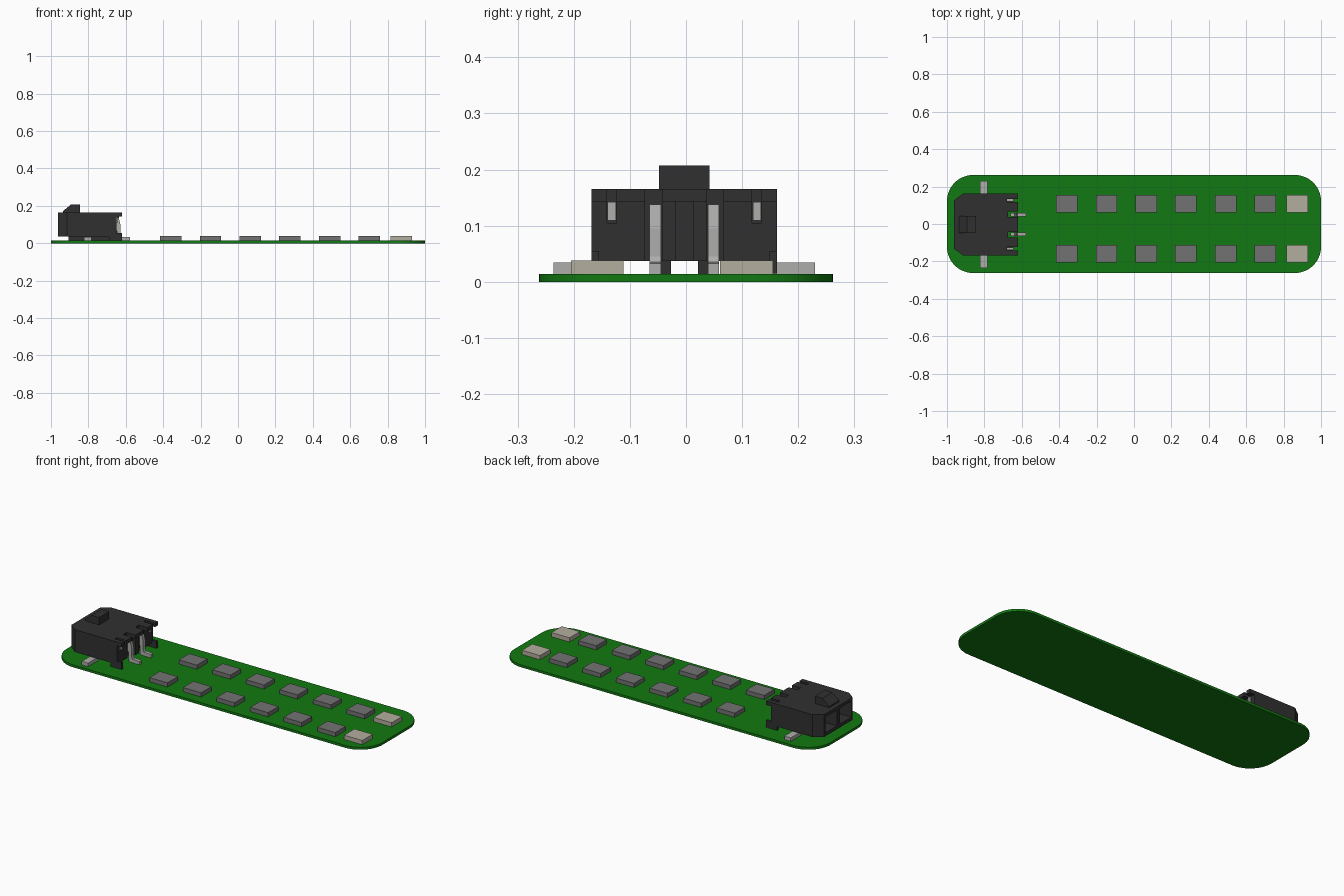
import bpy, bmesh, math

if "Cube" in bpy.data.objects:
    bpy.data.objects.remove(bpy.data.objects["Cube"])


def material(name, rgb):
    m = bpy.data.materials.new(name)
    m.diffuse_color = (*rgb, 1)
    m.use_nodes = True
    m.node_tree.nodes["Principled BSDF"].inputs["Base Color"].default_value = m.diffuse_color
    return m


GREEN = material("board_green", (0.006, 0.19, 0.006))
BLACK = material("housing_black", (0.03, 0.03, 0.03))
GREY = material("chip_grey", (0.17, 0.17, 0.17))
BEIGE = material("pale_beige", (0.45, 0.42, 0.34))
METAL = material("tin_metal", (0.42, 0.42, 0.41))
CY = -0.003  # centre line of the connector


def prism(name, pts, lo, hi, mat, axis="z"):
    """Extrude an outline: (x, y) along z, or (x, z) along y."""
    place = (lambda p, h: (p[0], p[1], h)) if axis == "z" else (lambda p, h: (p[0], h, p[1]))
    bm = bmesh.new()
    a = [bm.verts.new(place(p, lo)) for p in pts]
    b = [bm.verts.new(place(p, hi)) for p in pts]
    bm.faces.new(a)
    bm.faces.new(b)
    for i in range(len(pts)):
        j = (i + 1) % len(pts)
        bm.faces.new((a[i], a[j], b[j], b[i]))
    bmesh.ops.recalc_face_normals(bm, faces=bm.faces)
    me = bpy.data.meshes.new(name)
    bm.to_mesh(me)
    bm.free()
    me.materials.append(mat)
    ob = bpy.data.objects.new(name, me)
    bpy.context.collection.objects.link(ob)
    return ob


def box(name, x0, x1, y0, y1, z0, z1, mat):
    return prism(name, [(x0, y0), (x1, y0), (x1, y1), (x0, y1)], z0, z1, mat)


def mirrored_box(name, x0, x1, y0, y1, z0, z1, mat):
    """A box on each side of the connector centre line."""
    return [box(name, x0, x1, CY + min(s * y0, s * y1), CY + max(s * y0, s * y1), z0, z1, mat)
            for s in (1, -1)]


# Rounded circuit board
R, HY = 0.14, 0.262
outline = []
for cx, cy, start in ((1 - R, HY - R, 0), (R - 1, HY - R, 90), (R - 1, R - HY, 180), (1 - R, R - HY, 270)):
    for k in range(13):
        t = math.radians(start + k * 7.5)
        outline.append((cx + R * math.cos(t), cy + R * math.sin(t)))
board = prism("circuit_board", outline, 0, 0.014, GREEN)
board.select_set(True)
bpy.context.view_layer.objects.active = board
bpy.ops.object.shade_smooth_by_angle(angle=math.radians(30))

# Two rows of flat chips, ending in a pale one
for y in (0.108, -0.158):
    for i in range(6):
        x = -0.36 + i * 0.2125
        box("chip", x - 0.057, x + 0.057, y - 0.047, y + 0.047, 0.014, 0.038, GREY)
    box("pale_chip", 0.815, 0.93, y - 0.047, y + 0.047, 0.014, 0.038, BEIGE)

# Connector housing with chamfered mouth corners
W = 0.165
body = prism("connector_housing",
             [(-0.65, CY - W), (-0.65, CY + W), (-0.915, CY + W), (-0.963, CY + W - 0.036),
              (-0.963, CY - W + 0.036), (-0.915, CY - W)], 0.037, 0.165, BLACK)

# Cutters: two sockets in the mouth, pin and retainer slots at the rear
cutters = (mirrored_box("socket_cutter", -1.0, -0.72, 0.014, 0.118, 0.056, 0.147, BLACK)
           + mirrored_box("pin_slot_cutter", -0.675, -0.6, 0.04, 0.07, 0.0, 0.2, BLACK)
           + mirrored_box("retainer_slot_cutter", -0.68, -0.6, 0.121, 0.138, 0.105, 0.2, BLACK))
for c in cutters:
    c.hide_render = True
    c.hide_set(True)
    mod = body.modifiers.new("cut", "BOOLEAN")
    mod.operation = "DIFFERENCE"
    mod.solver = "EXACT"
    mod.object = c

# Overhanging rear lip, split by the slots
box("rear_lip_middle", -0.652, -0.62, CY - 0.04, CY + 0.04, 0.143, 0.165, BLACK)
mirrored_box("rear_lip_side", -0.652, -0.62, 0.07, 0.121, 0.143, 0.165, BLACK)
mirrored_box("rear_lip_end", -0.652, -0.62, 0.138, W, 0.143, 0.165, BLACK)

# Rear ribs and feet
box("rear_rib", -0.652, -0.635, CY - 0.016, CY + 0.016, 0.037, 0.145, BLACK)
mirrored_box("rear_foot", -0.69, -0.62, 0.152, W, 0.015, 0.055, BLACK)
mirrored_box("base_rail", -0.905, -0.69, 0.024, 0.044, 0.014, 0.039, BLACK)

# Sloped latch on top
prism("latch", [(-0.936, 0.16), (-0.845, 0.16), (-0.845, 0.207), (-0.893, 0.207), (-0.936, 0.172)],
      CY - 0.045, CY + 0.045, BLACK, "y")

# Bent contact pins, with their blades inside the sockets
for s in (1, -1):
    y = CY + s * 0.052
    prism("contact_pin", [(-0.66, 0.138), (-0.66, 0.085), (-0.648, 0.065), (-0.648, 0.022), (-0.642, 0.014),
                          (-0.578, 0.014), (-0.578, 0.033), (-0.624, 0.035), (-0.628, 0.045),
                          (-0.628, 0.095), (-0.638, 0.138)], y - 0.01, y + 0.01, METAL, "y")
    y = CY + s * 0.066
    box("contact_blade", -0.88, -0.71, y - 0.01, y + 0.01, 0.092, 0.112, METAL)

# Side solder tabs and rear retainers
mirrored_box("solder_tab", -0.824, -0.784, 0.14, 0.233, 0.014, 0.034, METAL)
mirrored_box("retainer", -0.69, -0.645, 0.122, 0.137, 0.109, 0.142, METAL)
